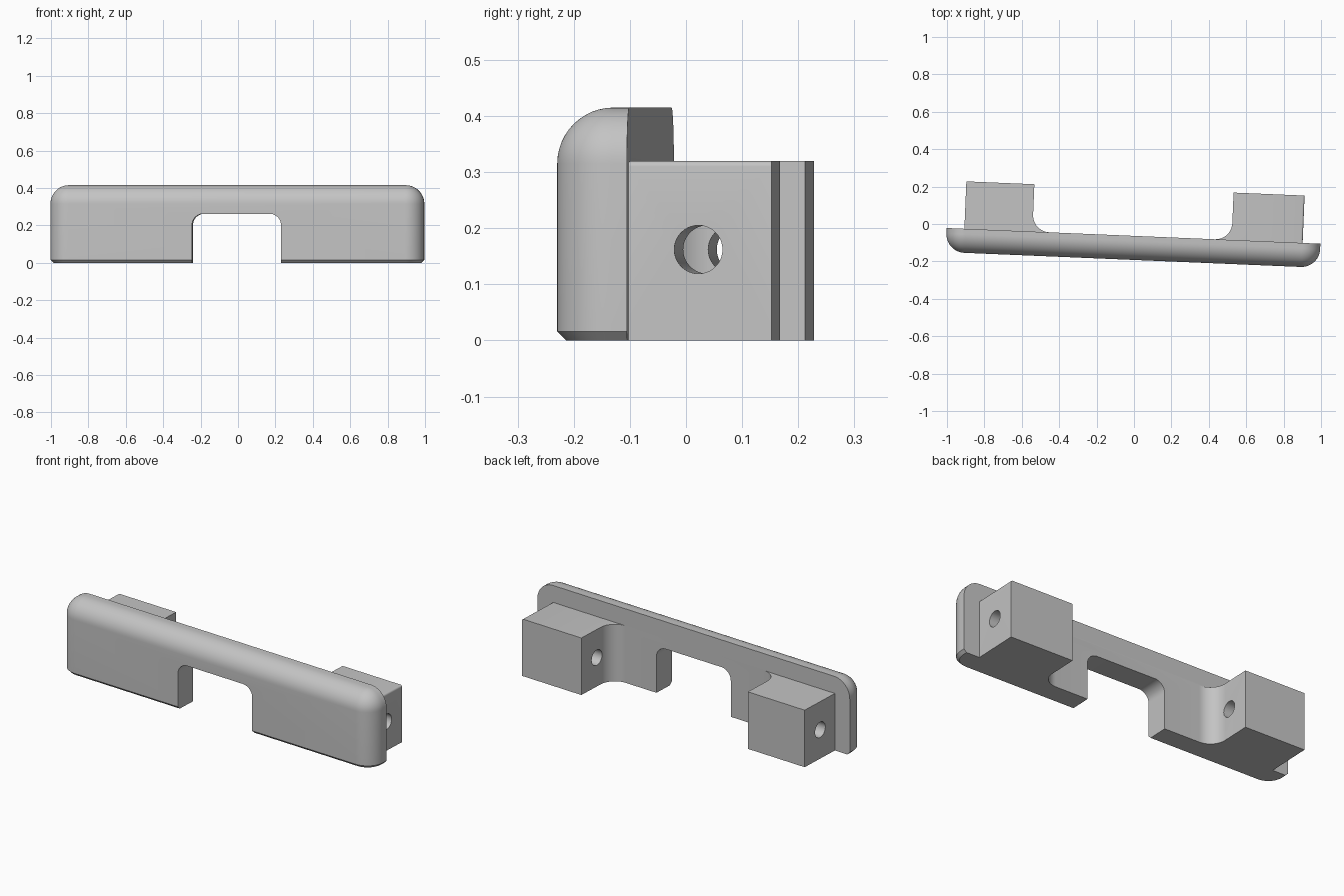
import bpy, bmesh, math
from math import sin, cos, pi
from mathutils import Matrix

cube = bpy.data.objects.get("Cube")
if cube:
    bpy.data.objects.remove(cube)

HEIGHT, BACK, FRONT, HALF = 0.415, -0.0635, -0.192, 1.0
ROUND, CHAMFER, SEGS = 0.1, 0.016, 12
BLOCK_BACK, BLOCK_TOP, FILLET = 0.19, 0.32, 0.09
TILT = math.radians(-2.4)

grey = bpy.data.materials.new("plain_grey")
grey.use_nodes = True
grey.diffuse_color = (0.55, 0.55, 0.55, 1)
grey.node_tree.nodes["Principled BSDF"].inputs["Base Color"].default_value = grey.diffuse_color


def arc(cx, cy, r, start, end):
    angles = [start + (end - start) * i / SEGS for i in range(SEGS + 1)]
    return [(cx + r * cos(a), cy + r * sin(a)) for a in angles]


def loft(name, rings):
    """Skin equal-length closed rings and cap both ends."""
    bm = bmesh.new()
    rows = [[bm.verts.new(p) for p in ring] for ring in rings]
    n = len(rows[0])
    for low, high in zip(rows, rows[1:]):
        for i in range(n):
            j = (i + 1) % n
            bm.faces.new((low[i], low[j], high[j], high[i]))
    bm.faces.new(rows[0])
    bm.faces.new(rows[-1])
    bmesh.ops.remove_doubles(bm, verts=bm.verts, dist=1e-5)
    bmesh.ops.recalc_face_normals(bm, faces=bm.faces)
    mesh = bpy.data.meshes.new(name)
    bm.to_mesh(mesh)
    bm.free()
    mesh.materials.append(grey)
    ob = bpy.data.objects.new(name, mesh)
    bpy.context.collection.objects.link(ob)
    return ob


def combine(body, tool, operation):
    bpy.context.view_layer.objects.active = body
    mod = body.modifiers.new(operation.lower(), "BOOLEAN")
    mod.operation, mod.solver, mod.object = operation, "EXACT", tool
    bpy.ops.object.modifier_apply(modifier=mod.name)
    bpy.data.objects.remove(tool)


# Front plate: inset outlines stacked upward, giving chamfer and rounded top
def plate_ring(z, inset):
    w, f, r = HALF - inset, FRONT + inset, ROUND - inset
    pts = [(-w, BACK)] + arc(-w + r, f + r, r, pi, 1.5 * pi)
    pts += arc(w - r, f + r, r, 1.5 * pi, 2 * pi) + [(w, BACK)]
    return [(x, y, z) for x, y in pts]


rings = [plate_ring(0, CHAMFER), plate_ring(CHAMFER, 0)]
for i in range(SEGS + 1):
    t = pi / 2 * i / SEGS
    rings.append(plate_ring(HEIGHT - ROUND + ROUND * sin(t), ROUND * (1 - cos(t))))
body = loft("mounting_bracket", rings)


# Rear blocks, each with a concave fillet where its inner side meets the plate
def block(name, side, inner, outer):
    root = BACK - 0.02
    pts = [(outer, root), (outer, BLOCK_BACK), (inner, BLOCK_BACK)]
    pts += arc(inner - FILLET, BACK + FILLET, FILLET, 0, -pi / 2)
    pts.append((inner - FILLET, root))
    ob = loft(name, [[(side * x, y, z) for x, y in pts] for z in (0, BLOCK_TOP)])
    if side > 0:  # softened outer top edge
        bm = bmesh.new()
        bm.from_mesh(ob.data)
        edges = [e for e in bm.edges
                 if all(v.co.x > outer - 0.001 and v.co.z > 0.3 for v in e.verts)]
        bmesh.ops.bevel(bm, geom=edges, offset=0.01, segments=4, profile=0.5, affect="EDGES")
        bm.to_mesh(ob.data)
        bm.free()
    return ob


combine(body, block("right_block", -1, 0.541, 0.905), "UNION")
combine(body, block("left_block", 1, 0.525, 0.905), "UNION")

# Central notch with rounded upper corners
nw, top, nr = 0.238, 0.262, 0.06
outline = [(-nw, -0.1)] + arc(-nw + nr, top - nr, nr, pi, pi / 2)
outline += arc(nw - nr, top - nr, nr, pi / 2, 0) + [(nw, -0.1)]
combine(body, loft("notch_cutter", [[(x, y, z) for x, z in outline] for y in (-0.4, 0.3)]),
        "DIFFERENCE")

# Pin holes through both blocks
hole = [(0.06 + 0.043 * cos(2 * pi * i / 40), 0.162 + 0.043 * sin(2 * pi * i / 40))
        for i in range(40)]
combine(body, loft("hole_cutter", [[(x, y, z) for y, z in hole] for x in (-1.1, 1.1)]),
        "DIFFERENCE")

# Slight turn about the vertical, then smooth the curves
body.data.transform(Matrix.Rotation(TILT, 4, "Z"))
bpy.ops.object.select_all(action="DESELECT")
body.select_set(True)
bpy.context.view_layer.objects.active = body
bpy.ops.object.shade_smooth_by_angle(angle=math.radians(25))
